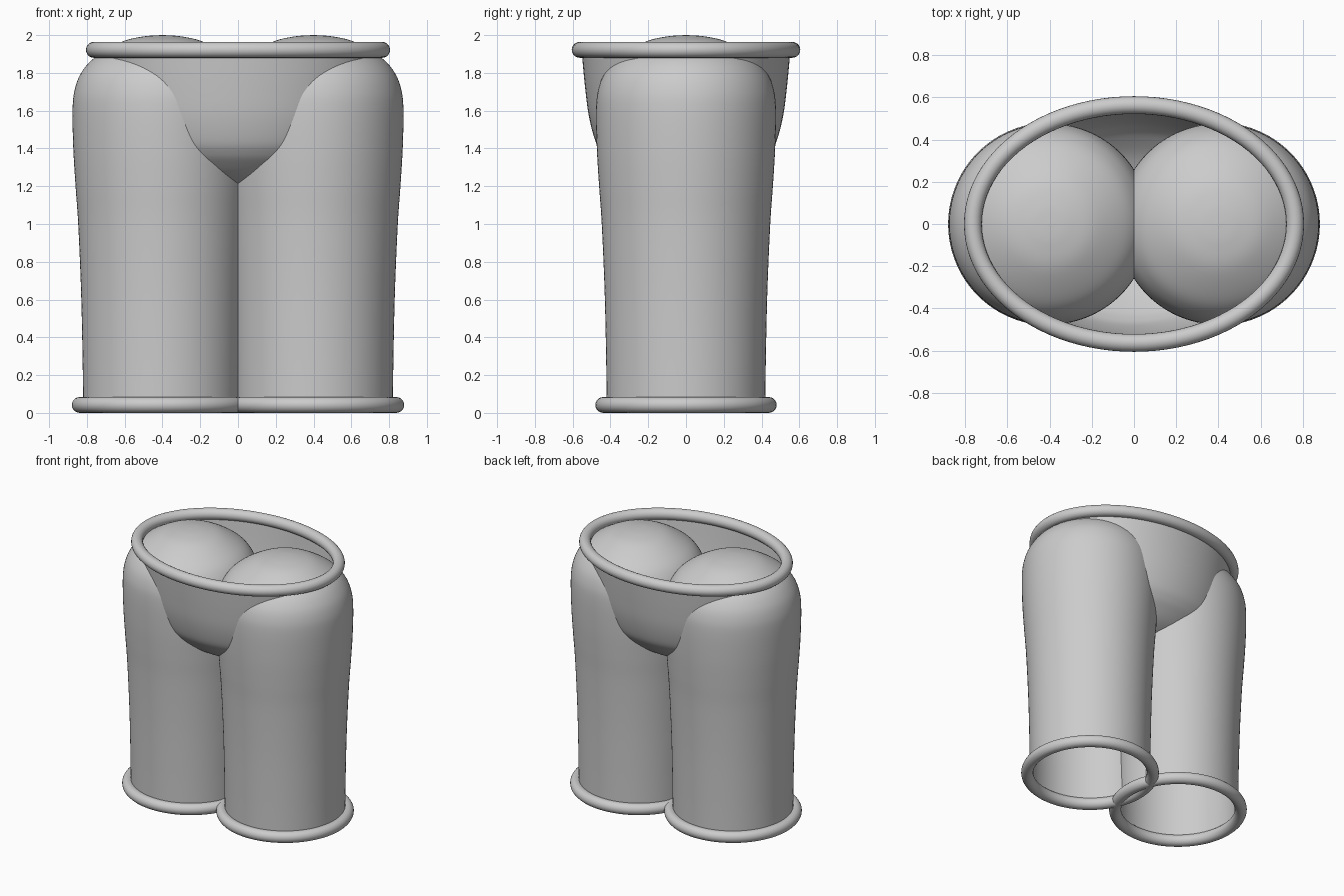
import bpy
import bmesh
import math

cube = bpy.data.objects.get("Cube")
if cube:
    bpy.data.objects.remove(cube, do_unlink=True)

# One plain grey cloth
cloth = bpy.data.materials.new("grey cloth")
cloth.use_nodes = True
grey = (0.6, 0.6, 0.6, 1)
cloth.diffuse_color = grey
cloth.node_tree.nodes["Principled BSDF"].inputs["Base Color"].default_value = grey


def smooth_profile(points, steps=6):
    """Pass a Catmull-Rom curve through the profile points."""
    result = []
    last = len(points) - 1
    for i in range(last):
        a, b, c, d = (points[min(max(i + k, 0), last)] for k in (-1, 0, 1, 2))
        for s in range(steps):
            t = s / steps
            result.append(tuple(
                q + t / 2 * (r - p + t * (2 * p - 5 * q + 4 * r - w + t * (3 * (q - r) + w - p)))
                for p, q, r, w in zip(a, b, c, d)))
    return result + [points[last]]


def tube_section(rx, ry, thick, z, count=20):
    """Round section of a ring, as (x radius, y radius, height)."""
    angles = [math.tau * i / count for i in range(count)]
    return [(rx + thick * math.cos(t), ry + thick * math.cos(t), z + thick * math.sin(t))
            for t in angles]


def revolve(name, section, x=0, closed=False, sides=96):
    """Sweep a section of (x radius, y radius, height) around an upright axis."""
    bm = bmesh.new()
    rings = []
    for rx, ry, z in section:
        rings.append([bm.verts.new((rx * math.cos(math.tau * i / sides),
                                    ry * math.sin(math.tau * i / sides), z))
                      for i in range(sides)])
    pairs = list(zip(rings, rings[1:]))
    if closed:
        pairs.append((rings[-1], rings[0]))
    for low, high in pairs:
        for i in range(sides):
            j = (i + 1) % sides
            bm.faces.new((low[i], low[j], high[j], high[i]))
    bmesh.ops.remove_doubles(bm, verts=bm.verts, dist=0.0001)
    mesh = bpy.data.meshes.new(name)
    bm.to_mesh(mesh)
    bm.free()
    mesh.materials.append(cloth)
    mesh.shade_smooth()
    obj = bpy.data.objects.new(name, mesh)
    obj.location.x = x
    bpy.context.collection.objects.link(obj)
    return obj


# Legs: open at the hem, slightly flared, domed at the hip
leg_points = [(0.42, 0.04), (0.423, 0.3), (0.431, 0.65), (0.446, 1.0), (0.46, 1.2),
              (0.472, 1.4), (0.476, 1.6), (0.465, 1.71), (0.43, 1.8), (0.36, 1.88),
              (0.22, 1.963), (0.1, 1.993), (0, 2.0)]
leg_section = [(r, r, z) for r, z in smooth_profile(leg_points)]
for side, x in (("left", 0.4), ("right", -0.4)):
    revolve(side + "_leg", leg_section, x)
    revolve(side + "_hem", tube_section(0.438, 0.438, 0.042, 0.042), x, closed=True)

# Hips: an oval bowl, open at the waist
hip_points = [(0, 1.17), (0.12, 1.18), (0.22, 1.21), (0.32, 1.26), (0.4, 1.325), (0.445, 1.375),
              (0.48, 1.44), (0.514, 1.57), (0.535, 1.73), (0.553, 1.92)]
hip_section = [(r * 1.355, r, z) for r, z in smooth_profile(hip_points)]
revolve("hips", hip_section)

# Waistband: an oval ring
revolve("waistband", tube_section(0.763, 0.563, 0.042, 1.922), closed=True)
